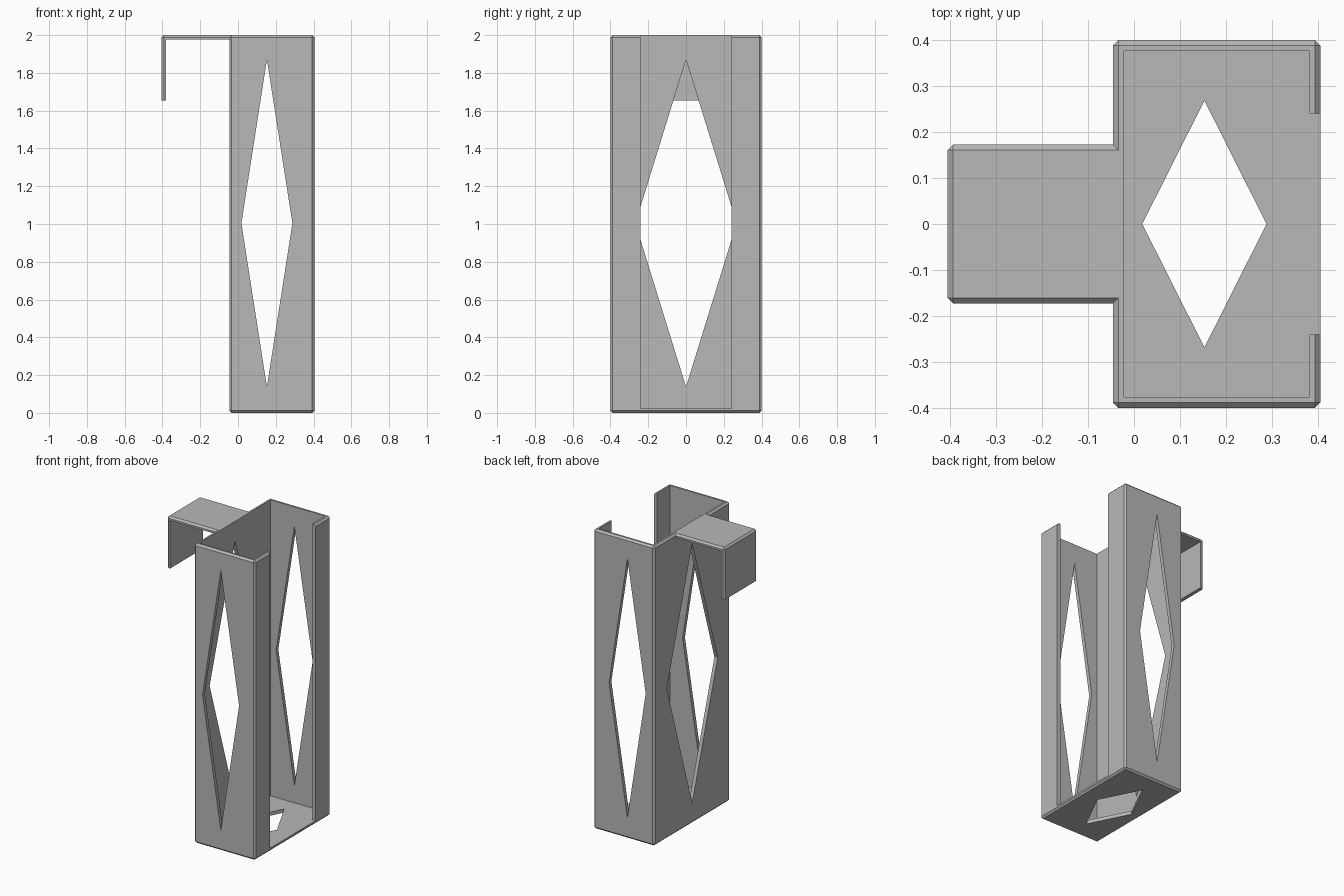
import bpy, bmesh
from mathutils import Vector

cube = bpy.data.objects.get("Cube")
if cube:
    bpy.data.objects.remove(cube, do_unlink=True)

WALL = 0.024
BEVEL = 0.012

grey = bpy.data.materials.new("plain_grey")
grey.use_nodes = True
colour = (0.48, 0.48, 0.48, 1)
grey.diffuse_color = colour
grey.node_tree.nodes["Principled BSDF"].inputs["Base Color"].default_value = colour


def finish(name, bm):
    mesh = bpy.data.meshes.new(name)
    bmesh.ops.recalc_face_normals(bm, faces=bm.faces)
    bm.to_mesh(mesh)
    bm.free()
    mesh.materials.append(grey)
    obj = bpy.data.objects.new(name, mesh)
    bpy.context.scene.collection.objects.link(obj)
    return obj


def box(name, low, high, bevel=0):
    low, high = Vector(low), Vector(high)
    bm = bmesh.new()
    bmesh.ops.create_cube(bm, size=1)
    bmesh.ops.scale(bm, vec=high - low, verts=bm.verts)
    bmesh.ops.translate(bm, vec=(low + high) / 2, verts=bm.verts)
    if bevel:
        bmesh.ops.bevel(bm, geom=bm.edges[:], offset=bevel, segments=1, affect='EDGES')
    return finish(name, bm)


def diamond(name, centre, half, axis, depth):
    """Rhombus prism running along one axis."""
    u, v = [i for i in range(3) if i != axis]
    bm = bmesh.new()
    corners = []
    for a, b in ((1, 0), (0, 1), (-1, 0), (0, -1)):
        p = Vector(centre)
        p[u] += a * half[u]
        p[v] += b * half[v]
        p[axis] -= depth / 2
        corners.append(bm.verts.new(p))
    face = bm.faces.new(corners)
    new = bmesh.ops.extrude_face_region(bm, geom=[face])["geom"]
    shift = Vector((0, 0, 0))
    shift[axis] = depth
    bmesh.ops.translate(bm, vec=shift,
                        verts=[g for g in new if isinstance(g, bmesh.types.BMVert)])
    return finish(name, bm)


def cut(target, cutters):
    bpy.context.view_layer.objects.active = target
    for cutter in cutters:
        cutter.hide_render = True
        mod = target.modifiers.new("cut", 'BOOLEAN')
        mod.operation = 'DIFFERENCE'
        mod.solver = 'EXACT'
        mod.object = cutter
        bpy.ops.object.modifier_apply(modifier=mod.name)
        bpy.data.objects.remove(cutter, do_unlink=True)


# Open-topped holder with bevelled outer edges
back, front, side, top = -0.046, 0.405, 0.4, 2.0
holder = box("holder_body", (back, -side, 0), (front, side, top), BEVEL)
hole_half = (0.135, 0.268, 0.866)
cut(holder, [
    box("cavity", (back + WALL, -side + WALL, WALL), (front - WALL, side - WALL, top + 1)),
    box("front_opening", (0.2, -0.24, WALL), (1, 0.24, top + 1)),
    diamond("side_holes", (0.153, 0, 1.004), hole_half, 1, 2),
    diamond("back_hole", (-0.04, 0, 1.004), hole_half, 0, 0.2),
    diamond("floor_hole", (0.153, 0, 0), hole_half, 2, 0.2),
])

# Hanging hook: top plate and drop plate cut from one bevelled block
hook_bottom, hook_end = 1.655, back + BEVEL
hook = box("rear_hook", (-0.405, -0.173, 1.5), (0.2, 0.173, top), BEVEL)
cut(hook, [
    box("hook_gap", (-0.405 + WALL, -1, 1), (1, 1, top - WALL)),
    box("hook_trim_bottom", (-1, -1, 1), (1, 1, hook_bottom)),
    box("hook_trim_end", (hook_end, -1, 1), (1, 1, 3)),
])
